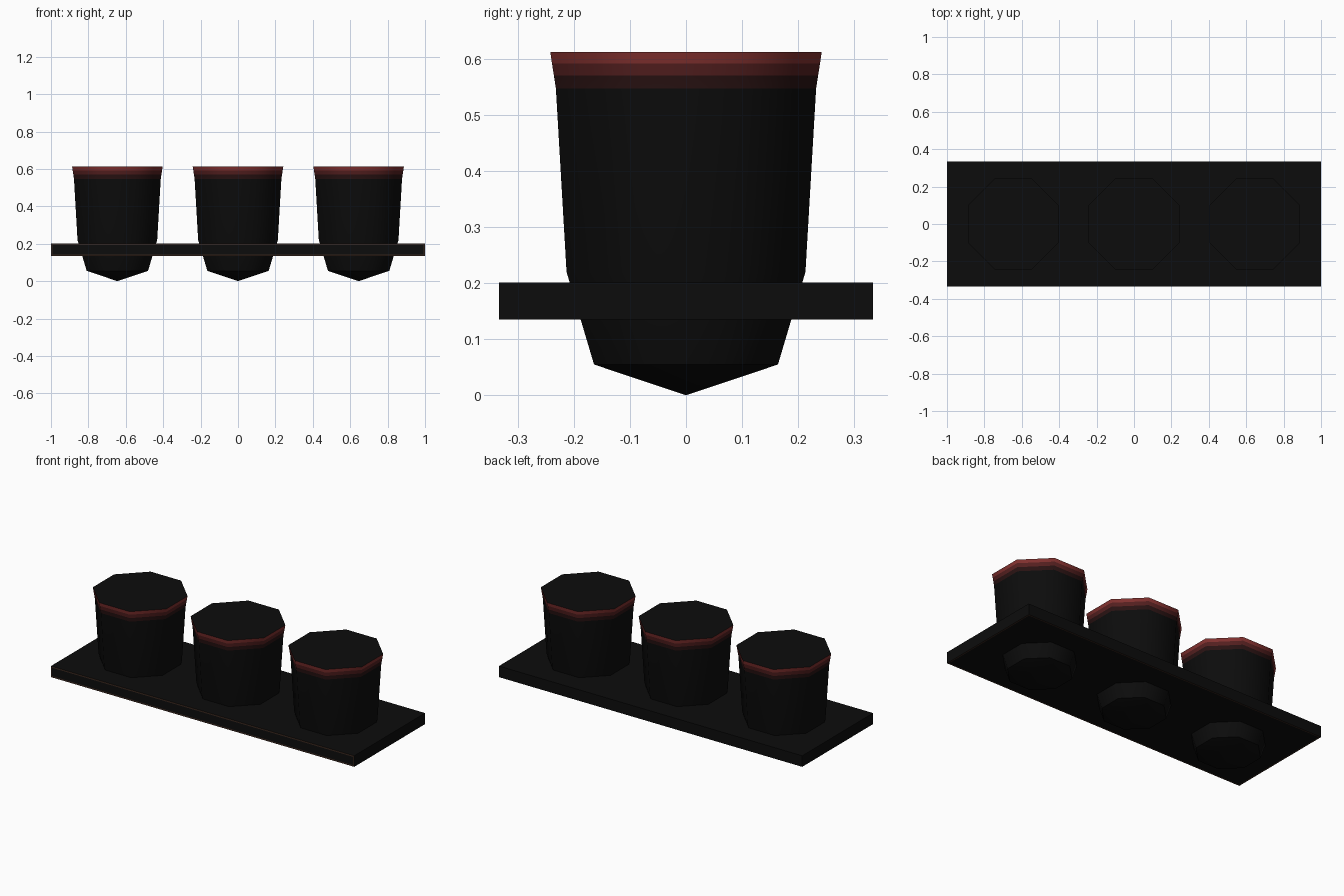
import bpy, bmesh, math

if "Cube" in bpy.data.objects:
    bpy.data.objects.remove(bpy.data.objects["Cube"])


def material(name, rgb):
    m = bpy.data.materials.new(name)
    m.diffuse_color = (*rgb, 1)
    m.use_nodes = True
    m.node_tree.nodes["Principled BSDF"].inputs["Base Color"].default_value = m.diffuse_color
    return m


black = material("black", (0.0037, 0.0037, 0.0037))
brown = material("brown_edge", (0.04, 0.02, 0.013))
reds = [material("red_dark", (0.022, 0.006, 0.006)),
        material("red_mid", (0.09, 0.014, 0.014)),
        material("red_bright", (0.22, 0.03, 0.028))]


def finish(bm, name, mats):
    bmesh.ops.recalc_face_normals(bm, faces=bm.faces)
    me = bpy.data.meshes.new(name)
    bm.to_mesh(me)
    bm.free()
    for m in mats:
        me.materials.append(m)
    ob = bpy.data.objects.new(name, me)
    bpy.context.collection.objects.link(ob)
    return ob


# Shelf board with thin brown borders on the front and underside
bm = bmesh.new()
bmesh.ops.create_cube(bm, size=1)
for v in bm.verts:
    v.co.x *= 2
    v.co.y *= 0.667
    v.co.z = v.co.z * 0.066 + 0.168
bm.normal_update()
for direction, width in (((0, -1, 0), 0.012), ((0, 0, -1), 0.012)):
    face = max(bm.faces, key=lambda f: f.normal.dot(direction) * f.calc_area()
               if f.normal.dot(direction) > 0.9 else -1)
    ring = bmesh.ops.inset_region(bm, faces=[face], thickness=width)["faces"]
    for f in ring:
        f.material_index = 1
finish(bm, "shelf_board", [black, brown])

# Octagonal cups: (flat-side radius, z, material of the band above)
PROFILE = [(0.164, 0.055, 0), (0.213, 0.22, 0), (0.232, 0.547, 1),
           (0.2355, 0.57, 2), (0.239, 0.592, 3), (0.242, 0.612, 0)]
SIDES = 8


def cup(name, x):
    bm = bmesh.new()
    rings = []
    for apothem, z, _ in PROFILE:
        r = apothem / math.cos(math.pi / SIDES)
        angles = [(i + 0.5) * math.tau / SIDES for i in range(SIDES)]
        rings.append([bm.verts.new((r * math.cos(a), r * math.sin(a), z))
                      for a in angles])
    tip = bm.verts.new((0, 0, 0))
    for i in range(SIDES):
        j = (i + 1) % SIDES
        bm.faces.new((tip, rings[0][j], rings[0][i]))
        for k in range(len(rings) - 1):
            lo, hi = rings[k], rings[k + 1]
            f = bm.faces.new((lo[i], lo[j], hi[j], hi[i]))
            f.material_index = PROFILE[k][2]
    bm.faces.new(rings[-1])
    ob = finish(bm, name, [black] + reds)
    ob.location.x = x
    bpy.ops.object.select_all(action='DESELECT')
    ob.select_set(True)
    bpy.context.view_layer.objects.active = ob
    bpy.ops.object.shade_smooth_by_angle(angle=math.radians(50))


for name, x in (("left_cup", -0.645), ("middle_cup", 0), ("right_cup", 0.645)):
    cup(name, x)
